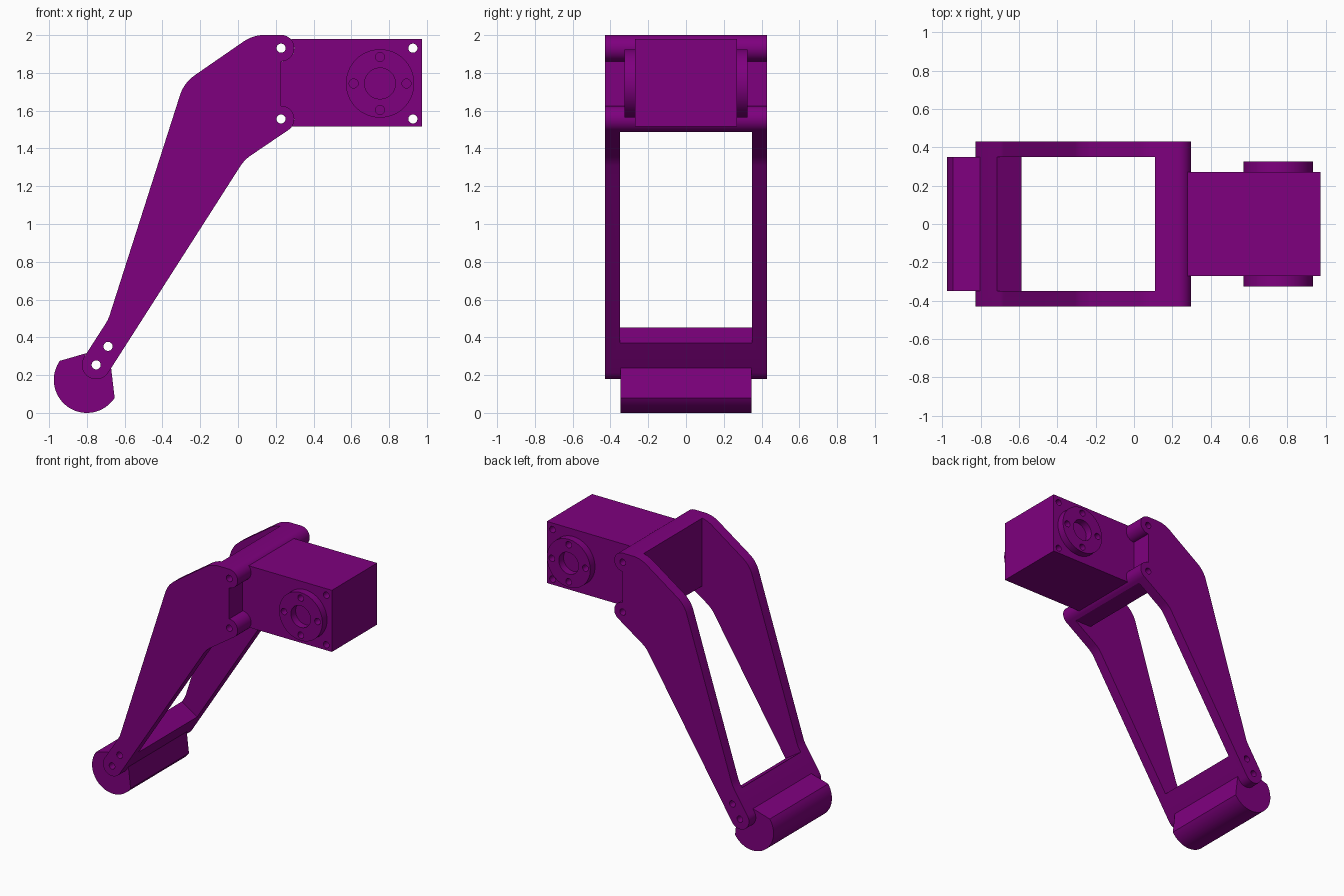
import bpy, bmesh
from math import cos, sin, radians, tan
from mathutils import Vector

if "Cube" in bpy.data.objects:
    bpy.data.objects.remove(bpy.data.objects["Cube"])

mat = bpy.data.materials.new("purple")
mat.diffuse_color = (0.21, 0.0, 0.21, 1)
mat.use_nodes = True
mat.node_tree.nodes["Principled BSDF"].inputs["Base Color"].default_value = mat.diffuse_color


def arc(c, r, a0, a1, n=20):
    """Points on an arc, angles in degrees."""
    angles = [radians(a0 + (a1 - a0) * i / n) for i in range(n + 1)]
    return [(c[0] + r * cos(a), c[1] + r * sin(a)) for a in angles]


def fillet(prev, corner, nxt, r=0.2, n=8):
    """Rounded corner between two straight edges."""
    p, c, q = Vector(prev), Vector(corner), Vector(nxt)
    u, v = (p - c).normalized(), (q - c).normalized()
    half = u.angle(v) / 2
    centre = c + (u + v).normalized() * r / sin(half)
    a, b = c + u * r / tan(half) - centre, c + v * r / tan(half) - centre
    return [tuple(centre + a.lerp(b, i / n).normalized() * r) for i in range(n + 1)]


def hole(c, r=0.024):
    return arc(c, r, 0, 360, 32)[:-1]


def extrude(name, outlines, half, y=0.0):
    """Extrude an x-z outline (the rest are holes) along y."""
    cu = bpy.data.curves.new(name, 'CURVE')
    cu.dimensions, cu.fill_mode, cu.extrude = '2D', 'BOTH', half
    for pts in outlines:
        s = cu.splines.new('POLY')
        s.points.add(len(pts) - 1)
        for p, (x, z) in zip(s.points, pts):
            p.co = (x, z, 0, 1)
        s.use_cyclic_u = True
    ob = bpy.data.objects.new(name, cu)
    bpy.context.collection.objects.link(ob)
    ob.rotation_euler.x = radians(90)
    ob.location.y = y
    convert(ob)
    bm = bmesh.new()
    bm.from_mesh(ob.data)
    bmesh.ops.remove_doubles(bm, verts=bm.verts, dist=1e-5)
    bmesh.ops.recalc_face_normals(bm, faces=bm.faces)
    bm.to_mesh(ob.data)
    bm.free()
    ob.data.materials.clear()
    ob.data.materials.append(mat)
    return ob


def select(ob):
    bpy.ops.object.select_all(action='DESELECT')
    ob.select_set(True)
    bpy.context.view_layer.objects.active = ob


def convert(ob):
    select(ob)
    bpy.ops.object.convert(target='MESH')


def smooth(ob):
    select(ob)
    bpy.ops.object.shade_smooth_by_angle(angle=radians(25))


# Pivot positions in the x-z plane
TOP, LOW = (0.228, 1.931), (0.228, 1.556)
ANKLE, SHIN = (-0.751, 0.254), (-0.688, 0.352)
R, RA = 0.07, 0.076

# Bent two-sided leg bracket with lugs
heel = arc(ANKLE, RA, 147, 327)
lower_lug = arc(LOW, R, -56, 90)
upper_lug = arc(TOP, R, -90, 90)
shin, knee, crown, inner = (-0.687, 0.494), (-0.286, 1.748), (0.08, 2.001), (0.034, 1.34)
outline = (heel + fillet(heel[-1], inner, lower_lug[0]) + lower_lug + upper_lug
           + fillet(upper_lug[-1], crown, knee) + fillet(crown, knee, shin)
           + fillet(knee, shin, heel[0]))
leg = extrude("leg_bracket", [outline] + [hole(c) for c in (TOP, LOW, ANKLE, SHIN)], 0.43)

# Open window between the two leg plates
window = extrude("window_cutter", [[(-1, 0.636), (-0.3, 0.187), (0.6, 0.187), (0.6, 1.486),
                                    (0.11, 1.486), (0.11, 2.2), (-1, 2.2)]], 0.35)
cut = leg.modifiers.new("window", 'BOOLEAN')
cut.operation, cut.solver, cut.object = 'DIFFERENCE', 'EXACT', window
convert(leg)
bpy.data.objects.remove(window)
smooth(leg)

# Foot roller, cut to fit round the ankle lug
foot = (arc((-0.80, 0.175), 0.175, 145, 327, 40)
        + [(-0.672, 0.24)] + arc(ANKLE, RA, 327, 147) + [(-0.803, 0.316)])
smooth(extrude("foot", [foot], 0.348))

# Motor block, hollowed where it meets the bracket lugs
block = ([(0.973, 1.515), (0.973, 1.98)] + arc(TOP, R, 44, -90)
         + arc(LOW, R, 90, -36))
smooth(extrude("motor_block", [block, hole((0.926, 1.931)), hole((0.926, 1.556))], 0.27))

# Drive flanges on both sides of the block
HUB = (0.752, 1.744)
rings = [hole(HUB, 0.082)] + [hole(p) for p in arc(HUB, 0.14, 0, 270, 3)]
for side, y in (("front", -0.297), ("back", 0.297)):
    smooth(extrude(side + "_flange", [arc(HUB, 0.181, 0, 360, 64)[:-1]] + rings, 0.029, y))
